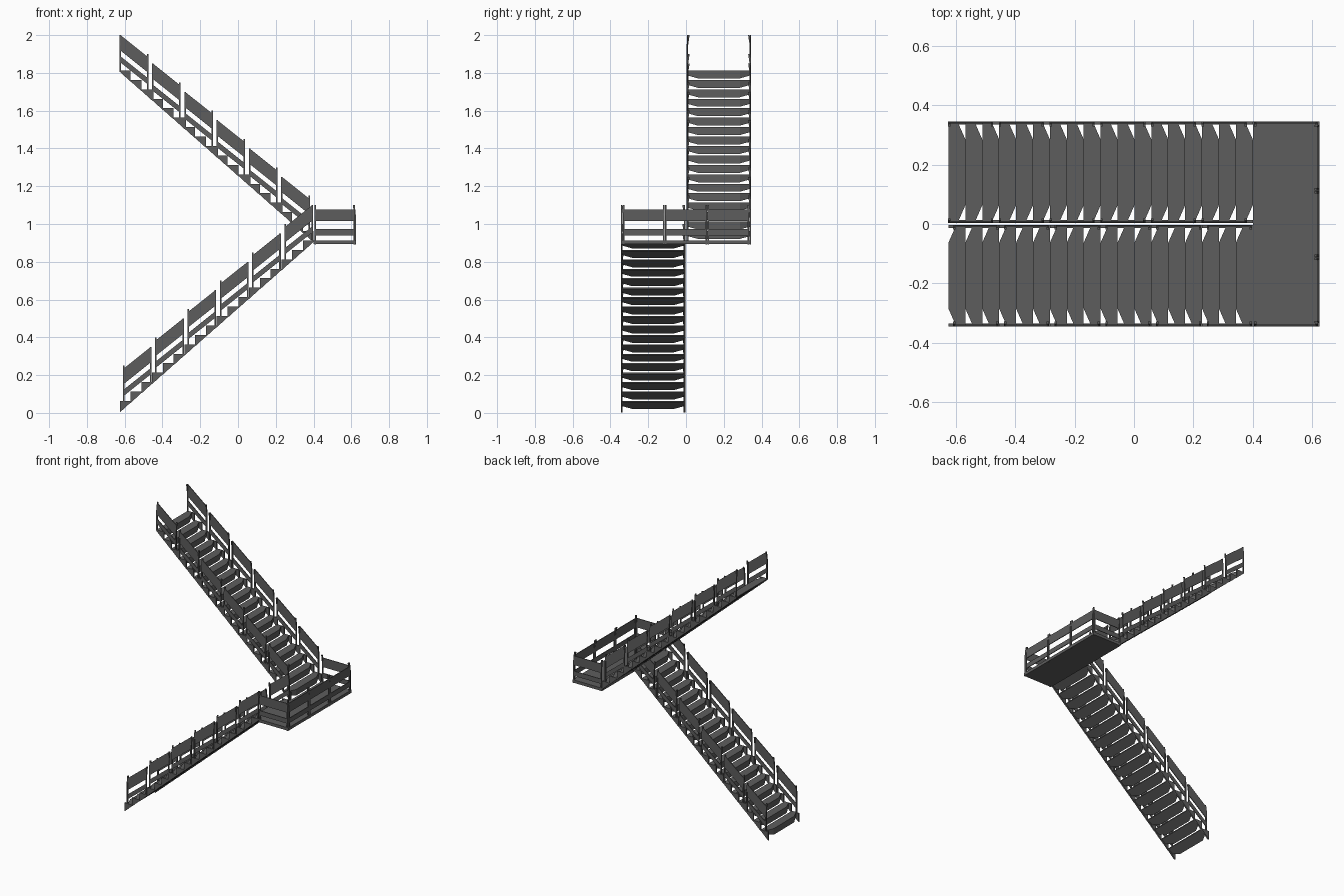
import bpy, bmesh
from mathutils import Vector

cube = bpy.data.objects.get("Cube")
if cube:
    bpy.data.objects.remove(cube)

steel = bpy.data.materials.new("dark_grey_steel")
steel.use_nodes = True
steel.diffuse_color = (0.11, 0.11, 0.11, 1)
steel.node_tree.nodes["Principled BSDF"].inputs["Base Color"].default_value = (0.11, 0.11, 0.11, 1)

GO, RISE, COUNT = 1.025 / 18, 0.05, 18
LEFT, EDGE, DECK = -0.625, 0.4, 0.913
WIDTH = 0.342


def finish(bm, name):
    bmesh.ops.recalc_face_normals(bm, faces=bm.faces)
    mesh = bpy.data.meshes.new(name)
    bm.to_mesh(mesh)
    bm.free()
    mesh.materials.append(steel)
    obj = bpy.data.objects.new(name, mesh)
    bpy.context.collection.objects.link(obj)


def loft(bm, lower, upper):
    """Closed solid between two matching outlines."""
    a = [bm.verts.new(p) for p in lower]
    b = [bm.verts.new(p) for p in upper]
    bm.faces.new(a)
    bm.faces.new(b)
    for i in range(len(a)):
        j = (i + 1) % len(a)
        bm.faces.new((a[i], a[j], b[j], b[i]))


def box(bm, x0, x1, y0, y1, z0, z1):
    ring = [(x0, y0), (x1, y0), (x1, y1), (x0, y1)]
    loft(bm, [(x, y, z0) for x, y in ring], [(x, y, z1) for x, y in ring])


def rail(bm, p, q, inward, low, high, thick=0.005):
    """Upright strip between two base points, thickened inward."""
    p, q, n = Vector(p), Vector(q), Vector(inward) * thick
    up = Vector((0, 0, 1))
    loft(bm, [p + up * low, q + up * low, q + n + up * low, p + n + up * low],
         [p + up * high, q + up * high, q + n + up * high, p + n + up * high])


def post(bm, base, inward, low, high, half=0.004):
    """Flat bar whose top leans inward."""
    base, n = Vector(base), Vector(inward)
    along = Vector((-n.y, n.x, 0)) * half

    def ring(z, lean):
        c = base + Vector((0, 0, z)) + n * lean
        return [c - along, c + along, c + along + n * 0.008, c - along + n * 0.008]

    bend = high - 0.055
    loft(bm, ring(low, -0.002), ring(bend, -0.002))
    loft(bm, ring(bend, -0.002), ring(high, 0.006))


def bay(bm, p, q, inward, top_p, top_q):
    """One railing section: two posts, a wide panel and a narrow rail."""
    post(bm, p, inward, -0.022, top_p)
    post(bm, q, inward, -0.022, top_q)
    slope = abs(p[2] - q[2]) > 0.01
    rail(bm, p, q, inward, 0.09 if slope else 0.102, 0.172 if slope else 0.165)
    rail(bm, p, q, inward, 0.027, 0.06)


def flight(name, y0, first_top, direction):
    """direction +1 climbs toward +x, -1 climbs toward -x."""
    treads, brackets, railing = bmesh.new(), bmesh.new(), bmesh.new()
    y1 = y0 + WIDTH
    for i in range(COUNT):
        top = first_top + RISE * i
        front = LEFT + GO * i if direction > 0 else EDGE - GO * i
        back = front + direction * GO

        # wedge-shaped tread with clipped front corners
        corner = front + direction * 0.022
        plan = [(back, y0 + 0.01), (back, y1 - 0.01), (corner, y1 - 0.01),
                (front, y1 - 0.06), (front, y0 + 0.06), (corner, y0 + 0.01)]

        def under(x):
            return top - 0.006 - 0.036 * abs(back - x) / GO

        loft(treads, [(x, y, under(x)) for x, y in plan], [(x, y, top) for x, y in plan])

        # triangular end brackets
        for y in (y0, y1 - 0.01):
            side = [(front, top), (back, top), (back, top - 0.008), (front, top - 0.06)]
            loft(brackets, [(x, y, z) for x, z in side], [(x, y + 0.01, z) for x, z in side])

    # railing bays, one for every three treads, on both sides
    for j in range(COUNT // 3):
        low_top = first_top + RISE * 3 * j
        if direction > 0:
            xa = LEFT + 0.02 + GO * 3 * j
        else:
            xa = EDGE - 0.024 - GO * 3 * j
        xb = xa + direction * 0.144
        climb = 0.115
        for y, inward in ((y0 + 0.002, (0, 1, 0)), (y1 - 0.002, (0, -1, 0))):
            bay(railing, (xa, y, low_top), (xb, y, low_top + climb), inward,
                0.187, 0.187 + 2 * RISE - climb)
    finish(treads, name + "_treads")
    finish(brackets, name + "_tread_brackets")
    finish(railing, name + "_railing")


flight("lower_flight", -0.345, DECK - RISE * (COUNT - 1), 1)
flight("upper_flight", 0.003, DECK + RISE, -1)

# landing deck
deck = bmesh.new()
box(deck, EDGE, 0.625, -0.345, 0.345, 0.893, DECK)
finish(deck, "landing_deck")

# landing railing on three sides
guard = bmesh.new()
for y, inward in ((-0.343, (0, 1, 0)), (0.343, (0, -1, 0))):
    bay(guard, (0.408, y, DECK), (0.615, y, DECK), inward, 0.187, 0.187)
for k in range(3):
    start = -0.33 + 0.2233 * k
    bay(guard, (0.622, start, DECK), (0.622, start + 0.2133, DECK), (-1, 0, 0), 0.187, 0.187)
finish(guard, "landing_railing")
